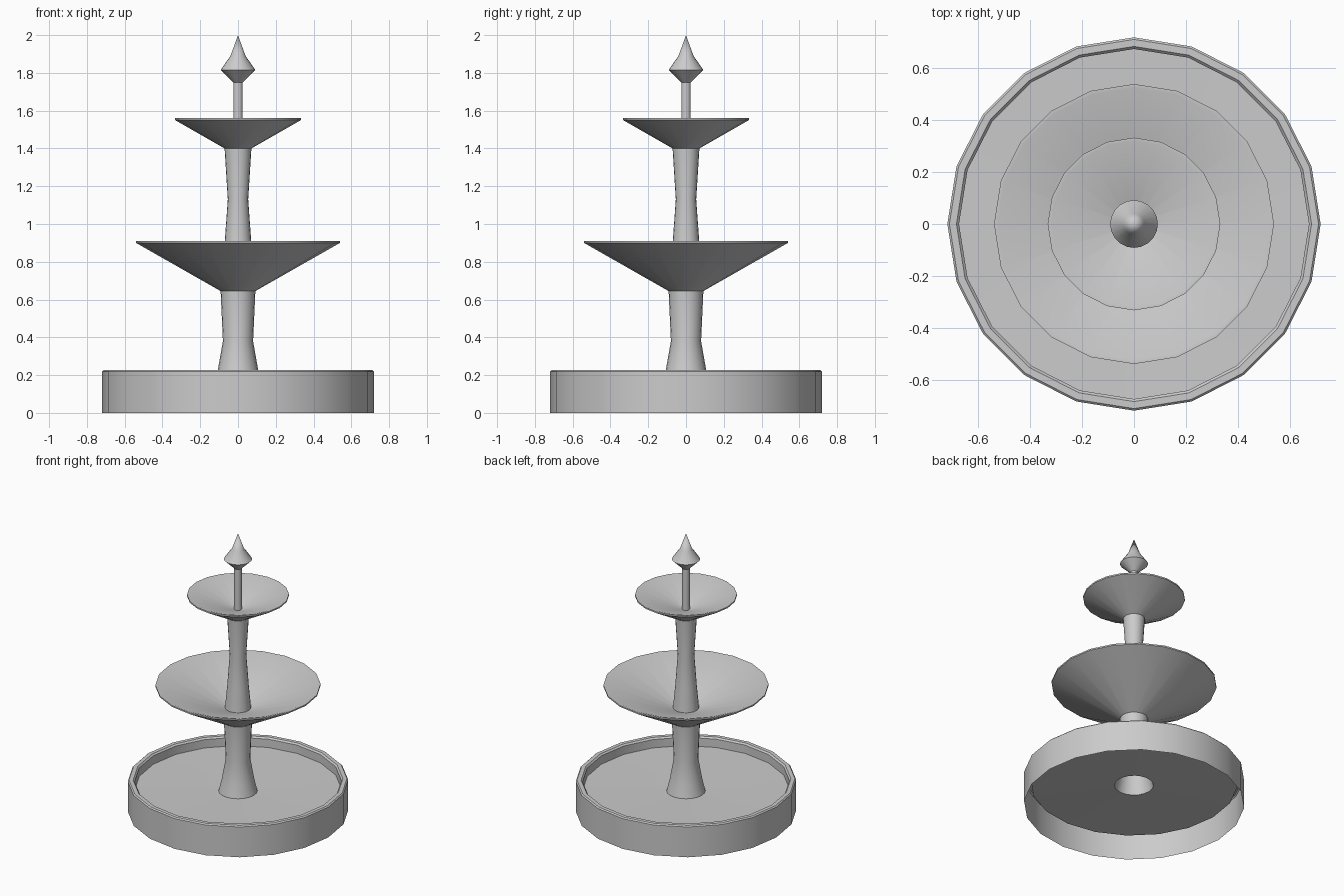
import bpy, bmesh, math

if "Cube" in bpy.data.objects:
    bpy.data.objects.remove(bpy.data.objects["Cube"])

SIDES = 20

stone = bpy.data.materials.new("grey stone")
stone.diffuse_color = (0.6, 0.6, 0.6, 1.0)
stone.use_nodes = True
stone.node_tree.nodes["Principled BSDF"].inputs["Base Color"].default_value = stone.diffuse_color


def lathe(name, profile):
    """Revolve (radius, z) points around the z axis into a thin shell."""
    bm = bmesh.new()
    rings = []
    for r, z in profile:
        if r == 0:
            rings.append([bm.verts.new((0, 0, z))] * SIDES)
        else:
            rings.append([bm.verts.new((r * math.cos(2 * math.pi * k / SIDES),
                                        r * math.sin(2 * math.pi * k / SIDES), z))
                          for k in range(SIDES)])
    for low, high in zip(rings, rings[1:]):
        for k in range(SIDES):
            n = (k + 1) % SIDES
            corners = [low[k], low[n], high[n], high[k]]
            bm.faces.new(list(dict.fromkeys(corners)))
    mesh = bpy.data.meshes.new(name)
    bm.to_mesh(mesh)
    bm.free()
    mesh.materials.append(stone)
    obj = bpy.data.objects.new(name, mesh)
    bpy.context.collection.objects.link(obj)
    bpy.ops.object.select_all(action='DESELECT')
    obj.select_set(True)
    bpy.context.view_layer.objects.active = obj
    bpy.ops.object.shade_smooth_by_angle(angle=math.radians(40))
    return obj


# Basin: outer wall, rim and raised floor, open underneath
lathe("basin", [(0.72, 0), (0.72, 0.218), (0.712, 0.226), (0.685, 0.226),
                (0.675, 0.215), (0.675, 0.155), (0.127, 0.145)])

# Lower column, hollow and open into the basin underside
lathe("lower_column", [(0.127, 0.145), (0.107, 0.226), (0.08, 0.38), (0.092, 0.645)])

# Large bowl
lathe("large_bowl", [(0.092, 0.645), (0.54, 0.90), (0.54, 0.91),
                     (0.525, 0.91), (0.085, 0.745)])

# Upper column
lathe("upper_column", [(0.085, 0.745), (0.07, 0.91), (0.054, 1.13), (0.071, 1.40)])

# Small bowl
lathe("small_bowl", [(0.071, 1.40), (0.333, 1.55), (0.333, 1.56),
                     (0.32, 1.56), (0.025, 1.455)])

# Finial: thin stem and pointed bud
lathe("finial", [(0.025, 1.455), (0.025, 1.75), (0.092, 1.815),
                 (0.04, 1.89), (0, 2.0)])
